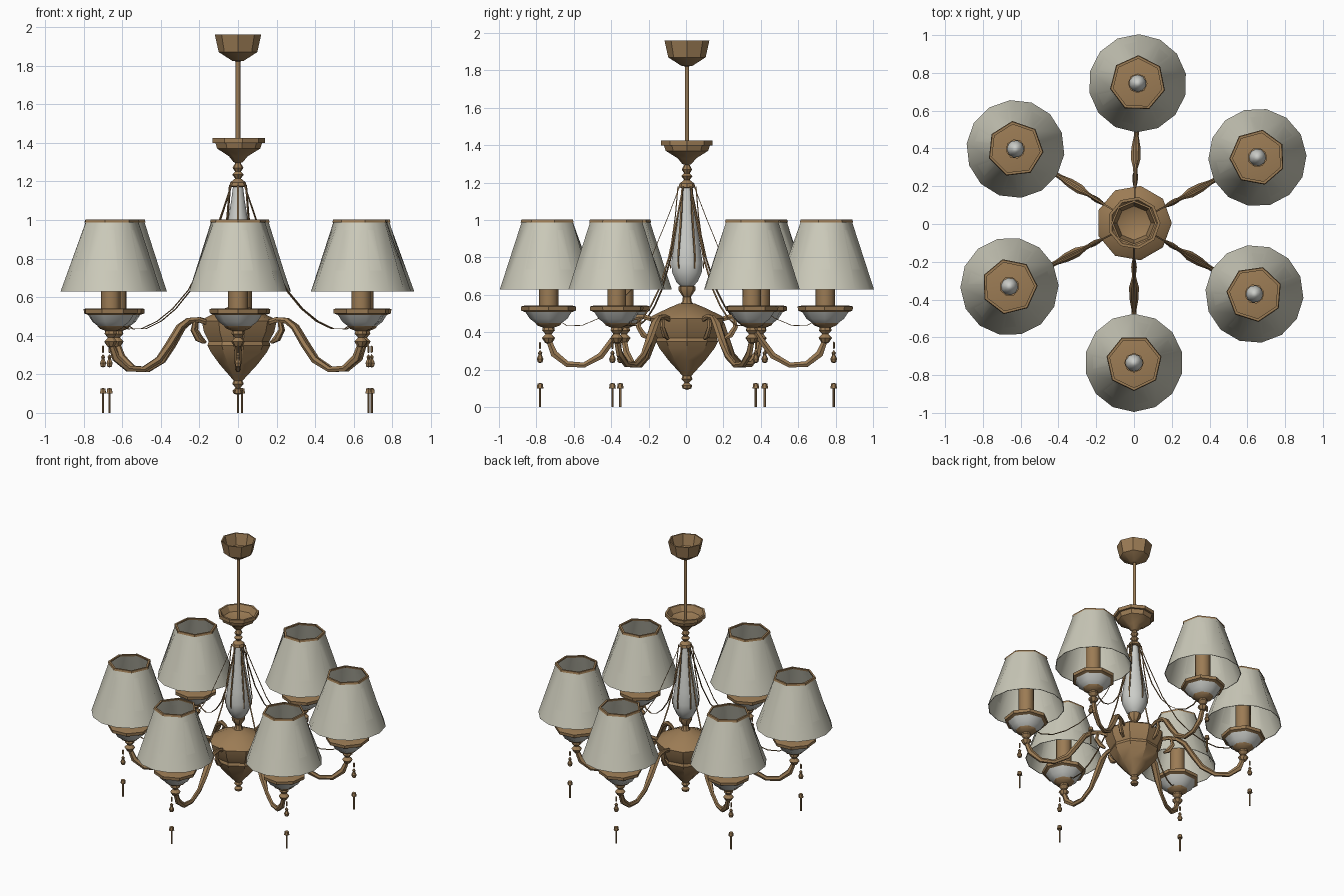
import bpy, bmesh, math
from mathutils import Vector

cube = bpy.data.objects.get("Cube")
if cube:
    bpy.data.objects.remove(cube)

CENTRE = Vector((0, 0.005, 0))
LAMP_R = 0.74
ARM_ANGLES = (28, 88.5, 148, 207, 270, 329.5)


def material(name, rgb):
    m = bpy.data.materials.new(name)
    m.use_nodes = True
    m.diffuse_color = (*rgb, 1)
    bsdf = m.node_tree.nodes["Principled BSDF"]
    bsdf.inputs["Base Color"].default_value = (*rgb, 1)
    bsdf.inputs["Roughness"].default_value = 0.7
    return m


BRONZE = material("antique bronze", (0.33, 0.2, 0.09))
FABRIC = material("cream fabric", (0.6, 0.59, 0.49))
GLASS = material("pale glass", (0.6, 0.61, 0.58))


def finish(bm, name, mat, angle):
    bmesh.ops.remove_doubles(bm, verts=bm.verts[:], dist=1e-5)
    me = bpy.data.meshes.new(name)
    bm.to_mesh(me)
    bm.free()
    me.materials.append(mat)
    me.shade_smooth()
    me.set_sharp_from_angle(angle=math.radians(angle))
    return me


def lathe(name, profile, sides, mat, x=0.0, angle=30, pinch=False):
    """Spin (radius, height) points, listed upward along the outside."""
    bm = bmesh.new()
    rings = []
    for r, z in profile:
        ring = []
        for j in range(sides):
            a = math.tau * j / sides
            # Pinched tops have half as many corners as the hem
            k = math.cos(math.tau / sides) if pinch and z > 0.9 and j % 2 else 1
            ring.append(bm.verts.new((x + r * k * math.cos(a), r * k * math.sin(a), z)))
        rings.append(ring)
    for low, high in zip(rings, rings[1:]):
        for j in range(sides):
            n = (j + 1) % sides
            bm.faces.new((low[j], low[n], high[n], high[j]))
    return finish(bm, name, mat, angle)


def sweep(name, path, mat, sides=6, angle=30):
    """Tube in the XZ plane through (x, z, half width, half thickness)."""
    bm = bmesh.new()
    rings = []
    for i, (x, z, w, t) in enumerate(path):
        a, b = path[max(i - 1, 0)], path[min(i + 1, len(path) - 1)]
        d = Vector((b[0] - a[0], 0, b[1] - a[1])).normalized()
        normal = Vector((-d.z, 0, d.x))
        ring = []
        for j in range(sides):
            c = math.tau * (j + 0.5) / sides
            offset = normal * t * math.cos(c) + Vector((0, w * math.sin(c), 0))
            ring.append(bm.verts.new(Vector((x, 0, z)) + offset))
        rings.append(ring)
    for low, high in zip(rings, rings[1:]):
        for j in range(sides):
            n = (j + 1) % sides
            bm.faces.new((low[j], low[n], high[n], high[j]))
    bm.faces.new(rings[0][::-1])
    bm.faces.new(rings[-1])
    bmesh.ops.recalc_face_normals(bm, faces=bm.faces[:])
    return finish(bm, name, mat, angle)


def place(me, degrees=0.0):
    ob = bpy.data.objects.new(me.name, me)
    ob.location = CENTRE
    ob.rotation_euler.z = math.radians(degrees)
    bpy.context.collection.objects.link(ob)
    return ob


def around(me):
    for a in ARM_ANGLES:
        place(me, a)


# Ceiling cup, rod and open dish
place(lathe("ceiling_cup", [(0, 1.82), (0.03, 1.825), (0.1, 1.87), (0.12, 1.96),
                            (0.11, 1.96), (0.09, 1.88), (0, 1.84)], 8, BRONZE))
place(lathe("hanging_rod", [(0.012, 1.3), (0.012, 1.84)], 6, BRONZE, angle=70))
place(lathe("upper_dish", [(0, 1.29), (0.025, 1.3), (0.05, 1.33), (0.115, 1.37), (0.125, 1.4),
                           (0.14, 1.4), (0.14, 1.425), (0.125, 1.425), (0.1, 1.385), (0, 1.35)],
            9, BRONZE))

# Central column
place(lathe("column_neck", [(0, 1.165), (0.045, 1.175), (0.04, 1.195), (0.015, 1.215),
                            (0.03, 1.235), (0.015, 1.25), (0.028, 1.27), (0.012, 1.3)], 8, BRONZE))
place(lathe("column_vase", [(0.035, 0.645), (0.06, 0.67), (0.083, 0.72), (0.088, 0.77),
                            (0.075, 0.86), (0.055, 0.98), (0.035, 1.1), (0.025, 1.18)],
            10, GLASS, angle=50))
around(sweep("vase_rib", [(0.088, 0.74, 0.004, 0.004), (0.092, 0.8, 0.006, 0.004),
                          (0.079, 0.9, 0.007, 0.004), (0.062, 1.02, 0.007, 0.004),
                          (0.048, 1.18, 0.006, 0.004)], BRONZE, 4))
place(lathe("column_collar", [(0.05, 0.53), (0.025, 0.565), (0.022, 0.59), (0.045, 0.625),
                              (0.046, 0.645), (0, 0.655)], 8, BRONZE))

# Central bowl and finial
place(lathe("central_bowl", [(0.022, 0.165), (0.04, 0.185), (0.1, 0.25), (0.15, 0.315),
                             (0.168, 0.35), (0.162, 0.37), (0.188, 0.42), (0.2, 0.475),
                             (0.185, 0.49), (0.1, 0.53), (0.04, 0.555), (0, 0.555)], 9, BRONZE))
place(lathe("bottom_finial", [(0, 0.092), (0.024, 0.1), (0.028, 0.115), (0.012, 0.13),
                              (0.03, 0.15), (0.022, 0.17)], 8, BRONZE))

# Curved arms with a curl beside the bowl
around(sweep("arm", [(0.17, 0.465, 0.008, 0.014), (0.23, 0.483, 0.009, 0.015),
                     (0.29, 0.478, 0.012, 0.017), (0.34, 0.445, 0.026, 0.017),
                     (0.4, 0.355, 0.024, 0.019), (0.46, 0.275, 0.013, 0.02),
                     (0.55, 0.225, 0.014, 0.016), (0.64, 0.23, 0.016, 0.018),
                     (0.71, 0.285, 0.018, 0.022), (LAMP_R, 0.36, 0.016, 0.016)], BRONZE))
around(sweep("arm_curl", [(0.2, 0.365, 0.01, 0.008), (0.232, 0.385, 0.015, 0.018),
                          (0.26, 0.43, 0.013, 0.015), (0.25, 0.48, 0.009, 0.01)], BRONZE))

# Swagged strands from the column to the lamps
around(sweep("strand", [(r, z, 0.006, 0.0025) for r, z in
                        ((0.035, 1.19), (0.1, 1.02), (0.19, 0.8), (0.29, 0.635), (0.38, 0.54),
                         (0.47, 0.475), (0.56, 0.437), (0.64, 0.435), (0.7, 0.47))], BRONZE, 4))

# Lamp holders: socket, glass bowl, rim, candle and bulb
around(lathe("lamp_socket", [(0, 0.335), (0.02, 0.345), (0.036, 0.37), (0.016, 0.39),
                             (0.034, 0.41), (0.03, 0.425), (0.06, 0.437), (0.072, 0.45)],
             8, BRONZE, LAMP_R))
around(lathe("lamp_bowl", [(0.066, 0.447), (0.1, 0.472), (0.128, 0.515)],
             8, GLASS, LAMP_R, 50))
around(lathe("lamp_rim", [(0.125, 0.508), (0.146, 0.516), (0.148, 0.538), (0.13, 0.542),
                          (0, 0.542)], 8, BRONZE, LAMP_R))
around(lathe("candle_tube", [(0.052, 0.54), (0.052, 0.79), (0, 0.79)], 8, BRONZE, LAMP_R, 50))
around(lathe("bulb", [(0.025, 0.79), (0.042, 0.82), (0.046, 0.85), (0.036, 0.89), (0.016, 0.92),
                      (0, 0.925)], 10, GLASS, LAMP_R, 60))

# Tapered fabric shades with a bronze top edge
around(lathe("lamp_shade", [(0.26, 0.63), (0.14, 1.0), (0.136, 1.0), (0.256, 0.63), (0.26, 0.63)],
             14, FABRIC, LAMP_R, 45, True))
around(lathe("shade_trim", [(0.149, 0.988), (0.145, 1.002), (0.131, 1.002), (0.135, 0.988)],
             14, BRONZE, LAMP_R, 45, True))

# Hanging pendants below each lamp, in separate pieces
PENDANT_R = 0.785
around(lathe("pendant_link", [(0, 0.31), (0.006, 0.315), (0.006, 0.345), (0, 0.35)],
             5, BRONZE, PENDANT_R))
around(lathe("pendant_drop", [(0, 0.235), (0.013, 0.24), (0.018, 0.258), (0.008, 0.28),
                              (0.012, 0.29), (0, 0.305)], 6, BRONZE, PENDANT_R))
around(lathe("pendant_stick", [(0, 0), (0.006, 0), (0.006, 0.1), (0.018, 0.1), (0.014, 0.125),
                               (0, 0.13)], 6, BRONZE, PENDANT_R))
